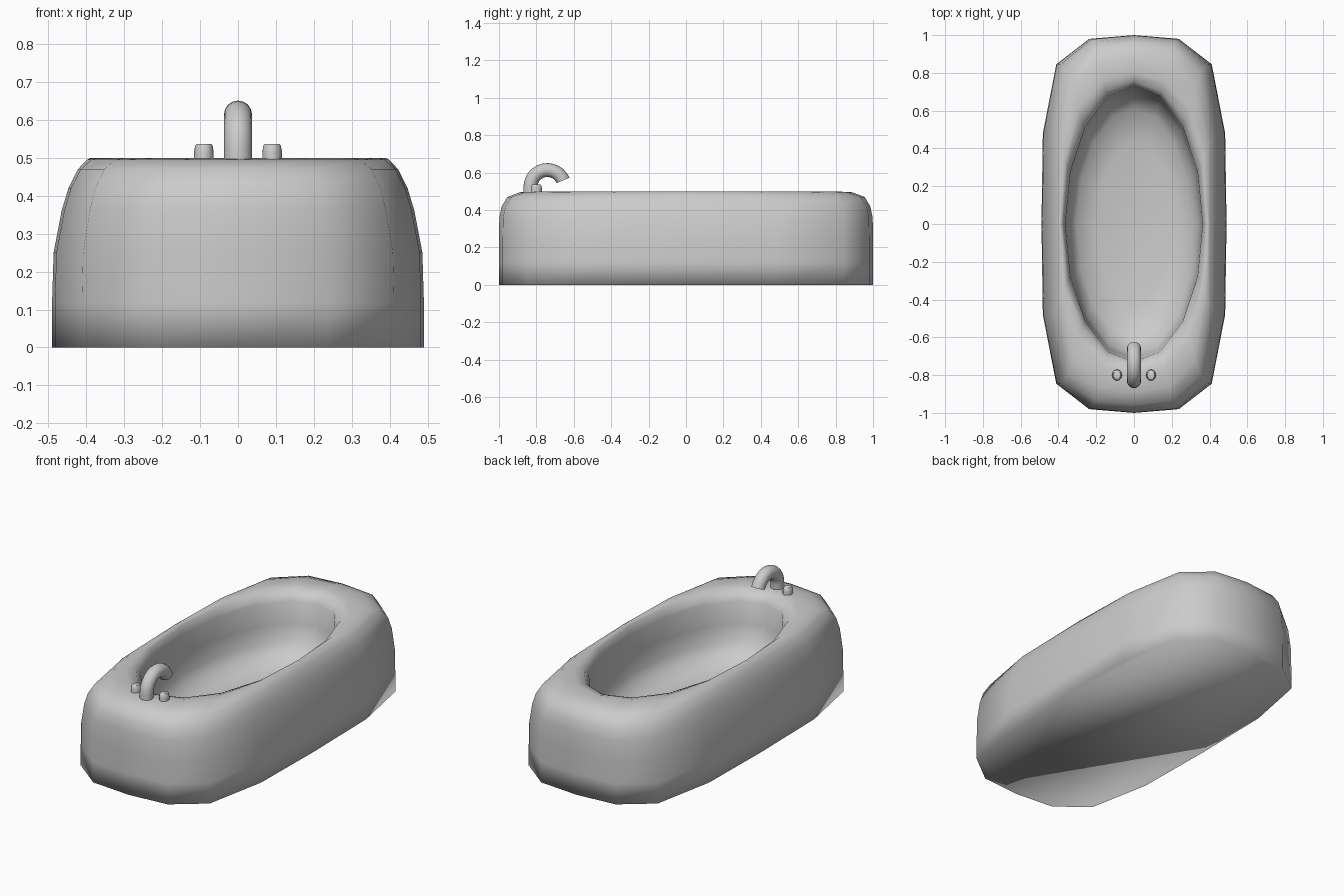
import bpy, bmesh, math

if "Cube" in bpy.data.objects:
    bpy.data.objects.remove(bpy.data.objects["Cube"])


def make_object(name, bm):
    bmesh.ops.recalc_face_normals(bm, faces=bm.faces[:])
    for f in bm.faces:
        f.smooth = True
    me = bpy.data.meshes.new(name)
    bm.to_mesh(me)
    bm.free()
    ob = bpy.data.objects.new(name, me)
    bpy.context.collection.objects.link(ob)
    return ob


def loft(bm, rings, cap_start=True, cap_end=True):
    loops = [[bm.verts.new(p) for p in ring] for ring in rings]
    n = len(loops[0])
    for a, b in zip(loops, loops[1:]):
        for i in range(n):
            bm.faces.new((a[i], a[(i + 1) % n], b[(i + 1) % n], b[i]))
    if cap_start:
        bm.faces.new(loops[0][::-1])
    if cap_end:
        bm.faces.new(loops[-1])
    return loops


# Tub outline: 16 points, blended from a rounded box to an ellipse
QUAD = [(1, 0), (0.985, 0.48), (0.84, 0.845), (0.485, 0.98)]


def outline(z, rx, ry, blend):
    box = []
    for sx, sy in ((1, 1), (-1, 1), (-1, -1), (1, -1)):
        pts = [(x * sx, y * sy) for x, y in QUAD] + [(0, sy)]
        if sx * sy > 0:
            box += pts[:4]
        else:
            box += pts[:0:-1]
    ring = []
    for i, (x, y) in enumerate(box):
        a = i * math.pi / 8
        ex, ey = math.cos(a), math.sin(a)
        ring.append((rx * (x + (ex - x) * blend), ry * (y + (ey - y) * blend), z))
    return ring


# Tub: outside wall, rim, inside wall and floor (z, half width, half length, blend)
PROFILE = [
    (0.00, 0.490, 1.00, 0), (0.12, 0.490, 1.00, 0), (0.25, 0.486, 1.00, 0),
    (0.36, 0.465, 0.998, 0), (0.42, 0.447, 0.985, 0), (0.47, 0.422, 0.955, 0.05),
    (0.495, 0.398, 0.89, 0.2), (0.50, 0.388, 0.80, 0.6), (0.485, 0.376, 0.755, 0.9),
    (0.44, 0.364, 0.73, 1), (0.32, 0.358, 0.715, 1), (0.22, 0.348, 0.69, 1),
    (0.15, 0.305, 0.61, 1), (0.12, 0.20, 0.42, 1),
]
bm = bmesh.new()
loops = loft(bm, [outline(*p) for p in PROFILE], cap_end=False)
centre = bm.verts.new((0, 0, 0.11))
last = loops[-1]
for i in range(16):
    bm.faces.new((last[i], last[(i + 1) % 16], centre))
make_object("tub", bm)

# Spout: round tube swept along a hook
R, TUBE, CY, CZ = 0.091, 0.037, -0.741, 0.523
path = [(CY - R, 0.46, 180)]
for i in range(13):
    a = 180 - i * 157 / 12
    path.append((CY + R * math.cos(math.radians(a)), CZ + R * math.sin(math.radians(a)), a))
rings = []
for y, z, a in path:
    a = math.radians(a)
    ring = []
    for k in range(16):
        t = 2 * math.pi * k / 16
        r = TUBE * math.cos(t)
        ring.append((TUBE * math.sin(t), y + r * math.cos(a), z + r * math.sin(a)))
    rings.append(ring)
bm = bmesh.new()
loft(bm, rings)
spout = make_object("spout", bm)

# Tap knobs either side of the spout
knobs = []
for side, sx in (("left", -1), ("right", 1)):
    rings = [[(sx * 0.09 + r * math.cos(2 * math.pi * k / 12),
               -0.80 + 1.15 * r * math.sin(2 * math.pi * k / 12), z) for k in range(12)]
             for z, r in ((0.47, 0.026), (0.515, 0.026), (0.532, 0.023), (0.537, 0.019))]
    bm = bmesh.new()
    loft(bm, rings)
    knobs.append(make_object("tap_knob_" + side, bm))

# Keep the cut ends of the fittings crisp
for ob in [spout] + knobs:
    bpy.ops.object.select_all(action='DESELECT')
    ob.select_set(True)
    bpy.context.view_layer.objects.active = ob
    bpy.ops.object.shade_smooth_by_angle(angle=math.radians(50))
